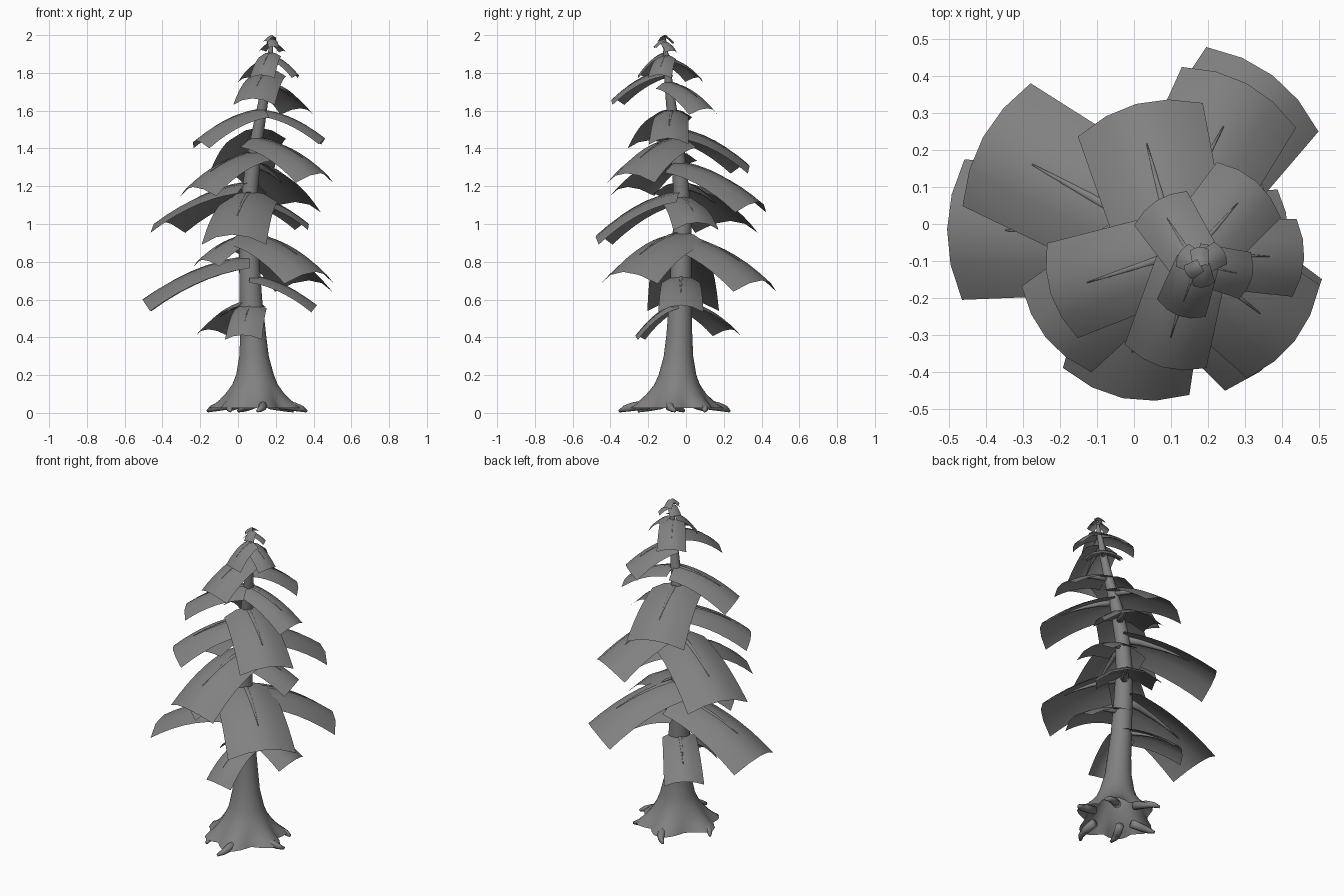
import bpy, bmesh
from math import sin, cos, radians, pi
from mathutils import Vector

if "Cube" in bpy.data.objects:
    bpy.data.objects.remove(bpy.data.objects["Cube"])

# Trunk centre line and radius: z, x, y, r
TRUNK = [(0.025, .09, -.05, .185), (0.045, .09, -.05, .175), (0.07, .09, -.05, .16), (0.10, .09, -.05, .145),
         (0.15, .09, -.047, .12), (0.20, .09, -.045, .1), (0.30, .085, -.04, .078), (0.42, .08, -.035, .068),
         (0.60, .068, -.03, .06), (0.80, .06, -.025, .054), (1.00, .055, -.02, .048),
         (1.20, .065, -.027, .042), (1.40, .09, -.045, .036), (1.60, .125, -.075, .028),
         (1.75, .15, -.092, .022), (1.90, .17, -.107, .014), (1.98, .18, -.112, .006)]
# Roots: azimuth, reach
ROOTS = [(45, .25), (100, .29), (180, .25), (228, .24), (280, .30), (350, .27)]

# Boughs: azimuth, root height, reach, half width, droop factor
BOUGHS = [
    (-101, .585, .24, .10, 1.6), (130, .60, .35, .115, 1), (0, .73, .355, .12, 1),
    (179, .83, .565, .19, .9), (53, .94, .53, .19, 1), (-41, .96, .475, .20, 1), (-142, .95, .31, .11, 1),
    (-102, 1.175, .455, .175, 1.13), (151, 1.225, .545, .19, .85), (16, 1.15, .315, .125, 1),
    (62, 1.33, .475, .175, 1), (-141, 1.385, .42, .15, 1), (-38, 1.46, .425, .16, 1),
    (105, 1.51, .40, .175, 1.05), (-3, 1.605, .335, .105, 1), (-162, 1.61, .37, .135, 1),
    (49, 1.755, .275, .115, 1.15), (-106, 1.82, .30, .115, 1.15), (123, 1.885, .20, .085, 1.2),
    (-14, 1.895, .155, .065, 1.5), (-110, 1.91, .15, .07, 1.8),
    (150, 1.965, .065, .035, 1.5), (30, 1.965, .075, .035, 1.4), (-80, 1.98, .06, .03, 1.5),
    (95, 1.995, .05, .025, 1.5), (-150, 2.0, .045, .022, 1.5)]

GREY = bpy.data.materials.new("dark_grey")
GREY.diffuse_color = (.22, .22, .22, 1)
GREY.use_nodes = True
GREY.node_tree.nodes["Principled BSDF"].inputs["Base Color"].default_value = GREY.diffuse_color


def centre(z):
    """Point on the trunk centre line at height z."""
    for a, b in zip(TRUNK, TRUNK[1:]):
        if z <= b[0]:
            t = (z - a[0]) / (b[0] - a[0])
            return Vector((a[1] + t * (b[1] - a[1]), a[2] + t * (b[2] - a[2]), z))
    return Vector((TRUNK[-1][1], TRUNK[-1][2], z))


def finish(name, bm, closed=True):
    if closed:
        bmesh.ops.recalc_face_normals(bm, faces=bm.faces)
    me = bpy.data.meshes.new(name)
    bm.to_mesh(me)
    bm.free()
    me.shade_smooth()
    me.materials.append(GREY)
    ob = bpy.data.objects.new(name, me)
    bpy.context.collection.objects.link(ob)
    return ob


def bridge(bm, rows, closed):
    """Quads between successive rows of vertices."""
    for a, b in zip(rows, rows[1:]):
        n = len(a)
        for i in range(n if closed else n - 1):
            j = (i + 1) % n
            bm.faces.new((a[i], b[i], b[j], a[j]) if not closed else (a[i], a[j], b[j], b[i]))


def tube(name, pts, radii, sides=8):
    bm = bmesh.new()
    rows = []
    for i, p in enumerate(pts):
        d = (pts[min(i + 1, len(pts) - 1)] - pts[max(i - 1, 0)]).normalized()
        u = d.cross(Vector((0, 0, 1))).normalized()
        v = d.cross(u)
        rows.append([bm.verts.new(p + radii[i] * (u * cos(k * 2 * pi / sides) + v * sin(k * 2 * pi / sides)))
                     for k in range(sides)])
    bridge(bm, rows, True)
    bm.faces.new(rows[0])
    bm.faces.new(rows[-1])
    return finish(name, bm)


# Trunk: hollow skirt at the foot with points running out to the roots
bm = bmesh.new()
rows = []
for z, x, y, r in TRUNK:
    flare = max(0, 1 - z / .16) ** 1.6
    ring = []
    for k in range(40):
        a = k * 2 * pi / 40
        lobe = max(max(0, cos(a - radians(ra))) ** 10 * (reach / .26) for ra, reach in ROOTS)
        rr = r * (1 + flare * (.55 * lobe - .12))
        ring.append(bm.verts.new((x + rr * cos(a), y + rr * sin(a), z)))
    rows.append(ring)
bridge(bm, rows, True)
bm.faces.new(rows[-1])
finish("trunk", bm)

# Roots: tapered, lying on the ground and turning aside
for i, (az, reach) in enumerate(ROOTS):
    d = Vector((cos(radians(az)), sin(radians(az)), 0))
    side = Vector((-d.y, d.x, 0)) * (.04 if i % 2 else -.04)
    c = Vector((.09, -.05, 0))
    pts = [c + d * (reach * .5) - side * .4 + Vector((0, 0, .045)), c + d * (reach * .78) + Vector((0, 0, .033)),
           c + d * (reach * .92) + side * .4 + Vector((0, 0, .022)), c + d * reach + side + Vector((0, 0, .01))]
    tube("root_%d" % i, pts, [.025, .023, .017, .008])

# Boughs: drooping sheets arched across their width, each with a twig
for i, (az, z0, reach, hw, droop) in enumerate(BOUGHS):
    out = Vector((cos(radians(az)), sin(radians(az)), 0))
    side = Vector((-out.y, out.x, 0))
    up = Vector((0, 0, 1))
    base = centre(z0)

    def spine(t):
        return base + out * (reach * t) - up * (reach * droop * (.12 * t + .33 * t * t))

    bm = bmesh.new()
    rows = []
    for n in range(8):
        t = n / 7
        normal = (up + out * droop * (.12 + .66 * t)).normalized()
        w = hw * (.84 + .16 * t)
        rows.append([bm.verts.new(spine(t) + side * (w * s) - normal * (.4 * w * s * s))
                     for s in (-1, -.5, 0, .5, 1)])
    bridge(bm, rows, False)
    finish("bough_%02d" % i, bm, False)

    if reach > .1:
        r = .045 * reach
        ts = (0, .2, .4, .55, .72)
        tube("twig_%02d" % i, [spine(t) - up * (r * .8 * (1 - t / .72)) for t in ts],
             [r * (1.08 - t / .72) for t in ts], 6)
